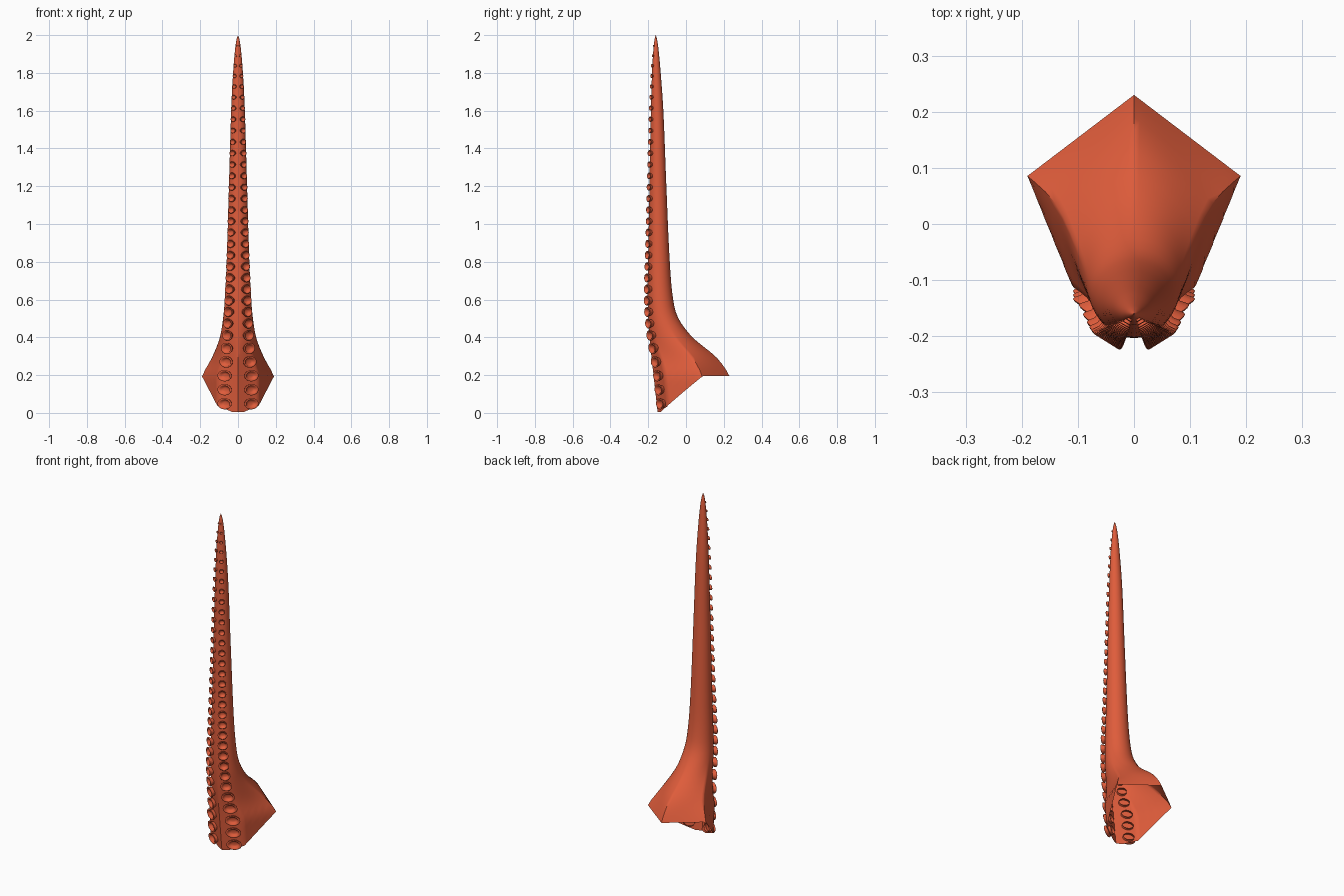
import bpy, bmesh, math
from mathutils import Vector

if "Cube" in bpy.data.objects:
    bpy.data.objects.remove(bpy.data.objects["Cube"])

coral = bpy.data.materials.new("coral_red")
coral.use_nodes = True
coral.diffuse_color = (0.74, 0.108, 0.044, 1)
coral.node_tree.nodes["Principled BSDF"].inputs["Base Color"].default_value = coral.diffuse_color

# Profiles by height: half width, front edge, back edge
WIDTH = [(0.2, .19), (0.3, .135), (0.4, .097), (0.5, .079), (0.6, .07), (0.8, .06), (1.2, .048),
         (1.6, .036), (1.8, .026), (1.93, .015), (1.98, .007), (2, 0)]
FRONT = [(0, -.15), (0.2, -.172), (0.4, -.193), (0.6, -.203), (1, -.197), (1.4, -.19),
         (1.8, -.18), (1.93, -.172), (1.98, -.166), (2, -.16)]
BACK = [(0.2, .23), (0.25, .197), (0.3, .155), (0.4, .035), (0.5, -.04), (0.6, -.068), (0.8, -.086),
        (1.2, -.104), (1.6, -.12), (1.8, -.134), (1.93, -.146), (1.98, -.154), (2, -.16)]
# Base outline by angle from the front: side offset, depth fraction
BASE = [(0, 0, 0), (35, .58, .15), (100, 1, .64), (180, 0, 1)]


def smooth(keys, z):
    """Cubic interpolation through the profile keys."""
    z = min(max(z, keys[0][0]), keys[-1][0])
    i = next(k for k in range(len(keys) - 1) if z <= keys[k + 1][0])

    def slope(k):
        a, b = keys[max(k - 1, 0)], keys[min(k + 1, len(keys) - 1)]
        return (b[1] - a[1]) / (b[0] - a[0])
    (z0, a), (z1, b) = keys[i], keys[i + 1]
    h = z1 - z0
    t = (z - z0) / h
    return (a * (1 + 2 * t) * (1 - t) ** 2 + b * t * t * (3 - 2 * t)
            + h * t * (1 - t) * (slope(i) * (1 - t) - slope(i + 1) * t))


def roundness(z):
    t = min(max((z - 0.2) / 0.3, 0), 1)
    return t * t * (3 - 2 * t)


def surface(deg, z):
    """Point on the skin: angular at the base, round further up."""
    side = 1 if deg >= 0 else -1
    d = abs(deg)
    p, q = next((p, q) for p, q in zip(BASE, BASE[1:]) if d <= q[0])
    t = (d - p[0]) / (q[0] - p[0])
    px, pu = p[1] + (q[1] - p[1]) * t, p[2] + (q[2] - p[2]) * t
    a, f = math.radians(d), roundness(z)
    x = px + (math.sin(a) - px) * f
    u = pu + ((1 - math.cos(a)) / 2 - pu) * f
    front, back = smooth(FRONT, z), smooth(BACK, z)
    return Vector((side * x * max(smooth(WIDTH, z), 0), front + (back - front) * u, z))


def finish(bm, name, angle):
    mesh = bpy.data.meshes.new(name)
    bm.to_mesh(mesh)
    bm.free()
    mesh.materials.append(coral)
    ob = bpy.data.objects.new(name, mesh)
    bpy.context.collection.objects.link(ob)
    bpy.ops.object.select_all(action="DESELECT")
    ob.select_set(True)
    bpy.context.view_layer.objects.active = ob
    bpy.ops.object.shade_smooth_by_angle(angle=math.radians(angle))


def bridge(bm, loop_a, loop_b):
    n = len(loop_a)
    for i in range(n):
        j = (i + 1) % n
        bm.faces.new((loop_a[i], loop_a[j], loop_b[j], loop_b[i]))


# Tentacle: open shell with an oblique cut at the root
bm = bmesh.new()
angles = range(-175, 181, 5)
roots = []
for d in angles:
    y = surface(d, 0.15).y
    roots.append(min(max(0.005 + (y + 0.15) * 0.79, 0.005), 0.195))
ROWS = 90
rings = []
for r in range(ROWS):
    s = 1 - (1 - r / ROWS) ** 1.6
    rings.append([bm.verts.new(surface(d, z + (2 - z) * s)) for d, z in zip(angles, roots)])
for lower, upper in zip(rings, rings[1:]):
    bridge(bm, lower, upper)
tip = bm.verts.new((0, -.16, 2))
for i, v in enumerate(rings[-1]):
    bm.faces.new((v, rings[-1][(i + 1) % len(angles)], tip))
finish(bm, "tentacle", 50)

# Suckers: two mirrored rows of flared cups (radius, height)
CUP = [(.72, -.7), (.76, .2), (.98, .7), (1, .9), (.9, 1), (.72, .9), (.58, .35), (.3, .2)]
SEGMENTS = 20
bm = bmesh.new()
z = 0.05
while z < 1.95:
    f = roundness(z)
    taper = min(smooth(WIDTH, z) / 0.07, 1)
    wide = (0.042 - 0.013 * f) * taper
    tall = min((0.034 - 0.008 * f) * taper, 0.03)
    height = 0.021 * taper
    for side in (1, -1):
        deg = side * (20 + 13 * f)
        centre = surface(deg, z)
        across = (surface(deg + 3, z) - surface(deg - 3, z)).normalized()
        along = surface(deg, z + 0.01) - surface(deg, z - 0.01)
        normal = across.cross(along).normalized()
        along = normal.cross(across)
        loops = []
        for r, h in CUP:
            loop = []
            for k in range(SEGMENTS):
                a = math.tau * k / SEGMENTS
                loop.append(bm.verts.new(centre + across * (r * wide * math.cos(a))
                                         + along * (r * tall * math.sin(a)) + normal * (h * height)))
            loops.append(loop)
        for lower, upper in zip(loops, loops[1:]):
            bridge(bm, lower, upper)
        bm.faces.new(loops[-1])
    z += 0.074 - 0.014 * f - 0.02 * max(z - 1.5, 0)
finish(bm, "suckers", 60)
